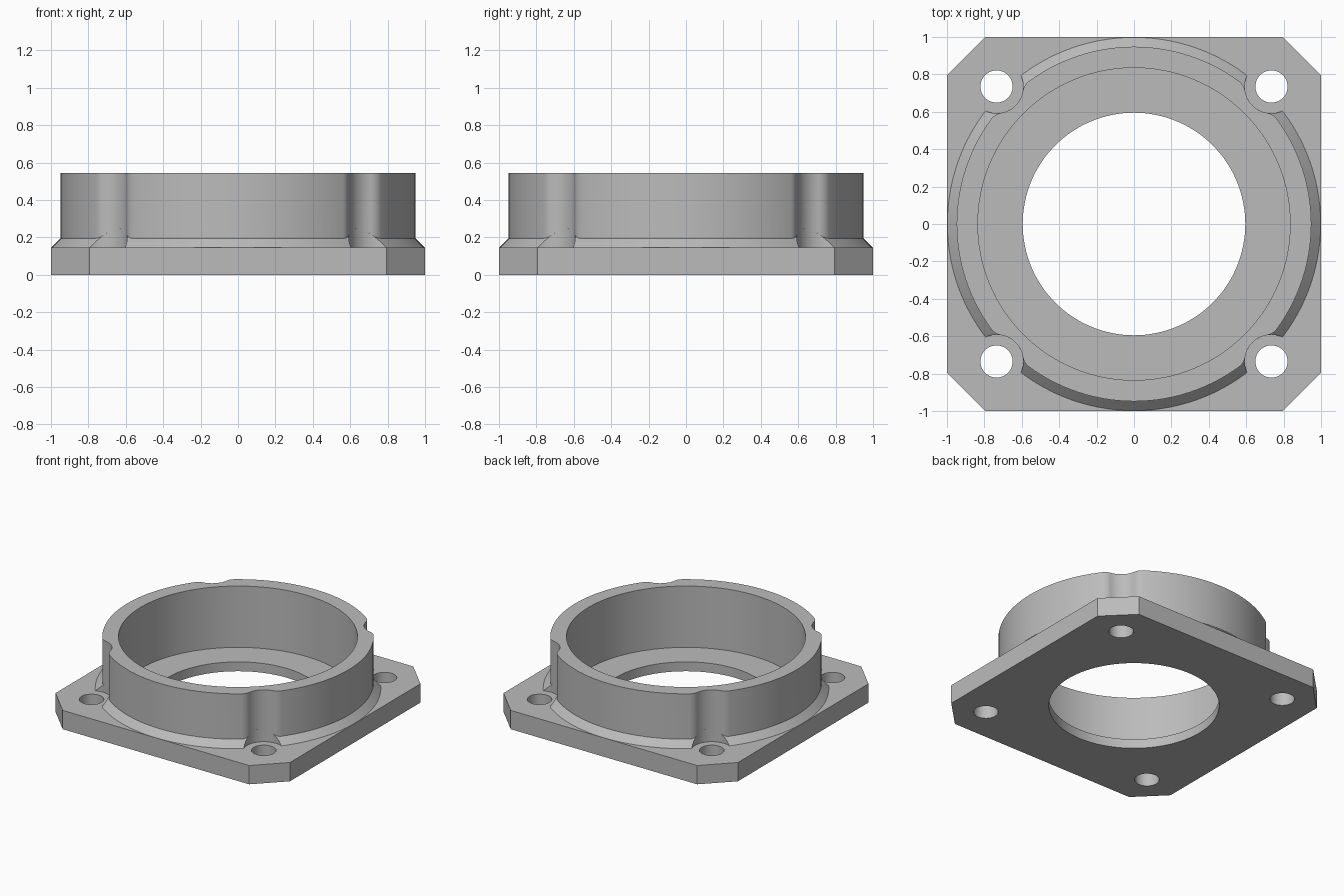
import bpy, bmesh, math
from mathutils import Vector, Matrix

if "Cube" in bpy.data.objects:
    bpy.data.objects.remove(bpy.data.objects["Cube"], do_unlink=True)

PLATE_H, RING_TOP, FLOOR = 0.145, 0.545, 0.072
RING_R, BORE_R, HOLE_R = 0.948, 0.835, 0.595
SCREW, SCREW_R, NOTCH_R, FILLET = 0.735, 0.086, 0.143, 0.08
CORNERS = [(sx * SCREW, sy * SCREW) for sx in (-1, 1) for sy in (-1, 1)]

grey = bpy.data.materials.new("grey metal")
grey.use_nodes = True
grey.diffuse_color = (0.5, 0.5, 0.5, 1)
grey.node_tree.nodes["Principled BSDF"].inputs["Base Color"].default_value = (0.5, 0.5, 0.5, 1)


def loft(name, layers):
    """Solid through stacked (outline, z) layers with equal point counts."""
    bm = bmesh.new()
    rows = [[bm.verts.new((p[0], p[1], z)) for p in pts] for pts, z in layers]
    n = len(rows[0])
    for low, high in zip(rows, rows[1:]):
        for i in range(n):
            j = (i + 1) % n
            bm.faces.new((low[i], low[j], high[j], high[i]))
    bm.faces.new(rows[0][::-1])
    bm.faces.new(rows[-1])
    mesh = bpy.data.meshes.new(name)
    bm.to_mesh(mesh)
    bm.free()
    ob = bpy.data.objects.new(name, mesh)
    bpy.context.collection.objects.link(ob)
    mesh.materials.append(grey)
    return ob


def circle(r, n=128, at=(0, 0)):
    return [(at[0] + r * math.cos(math.tau * i / n), at[1] + r * math.sin(math.tau * i / n))
            for i in range(n)]


def cylinder(name, r, z0, z1, n=128, at=(0, 0)):
    pts = circle(r, n, at)
    return loft(name, [(pts, z0), (pts, z1)])


def combine(target, other, operation):
    """Apply a boolean to target and discard the other solid."""
    mod = target.modifiers.new("bool", 'BOOLEAN')
    mod.operation, mod.solver, mod.object = operation, 'EXACT', other
    bpy.context.view_layer.update()
    evaluated = target.evaluated_get(bpy.context.evaluated_depsgraph_get())
    mesh = bpy.data.meshes.new_from_object(evaluated)
    target.modifiers.clear()
    target.data = mesh
    bpy.data.objects.remove(other, do_unlink=True)


def arc(c, r, a0, a1, n):
    return [c + r * Vector((math.cos(a0 + (a1 - a0) * i / n), math.sin(a0 + (a1 - a0) * i / n)))
            for i in range(n + 1)]


def notched_outline():
    """Ring outline with a rounded screw-clearance notch on each diagonal."""
    d = SCREW * math.sqrt(2)
    near, far = RING_R - FILLET, NOTCH_R + FILLET
    cx = (near ** 2 + d ** 2 - far ** 2) / (2 * d)
    c = Vector((cx, math.sqrt(near ** 2 - cx ** 2)))
    ring_a = math.atan2(c.y, c.x)
    to_notch = math.atan2(-c.y, d - c.x)
    # one notch, half at a time: concave arc, convex fillet
    notch = arc(Vector((d, 0)), NOTCH_R, math.pi, math.pi + to_notch, 8)
    fillet = arc(c, FILLET, to_notch, ring_a, 10)
    half = notch + fillet[1:]
    mirror = [Vector((p.x, -p.y)) for p in reversed(half[1:])]
    rim = arc(Vector((0, 0)), RING_R, ring_a, math.pi / 2 - ring_a, 28)[1:-1]
    quarter = mirror + half + rim
    pts = []
    for k in range(4):
        turn = Matrix.Rotation(math.pi / 4 + k * math.pi / 2, 2)
        pts += [turn @ p for p in quarter]
    return pts


# square plate with clipped corners
c = 0.795
octagon = [(c, -1), (1, -c), (1, c), (c, 1), (-c, 1), (-1, c), (-1, -c), (-c, -1)]
body = loft("flange_body", [(octagon, 0), (octagon, PLATE_H)])

# sloped foot of the ring, cleared around the screws
foot = loft("sloped_foot", [(circle(0.96), PLATE_H - 0.03), (circle(0.998), PLATE_H),
                            (circle(0.888), PLATE_H + 0.11)])
for at in CORNERS:
    combine(foot, cylinder("notch_cutter", NOTCH_R, 0.05, 0.7, 64, at), 'DIFFERENCE')

# upright ring
outline = notched_outline()
ring = loft("ring_wall", [(outline, 0.1), (outline, RING_TOP)])
combine(ring, foot, 'UNION')
combine(body, ring, 'UNION')

# bore, through hole and screw holes
combine(body, cylinder("bore_cutter", BORE_R, FLOOR, 1), 'DIFFERENCE')
combine(body, cylinder("hole_cutter", HOLE_R, -0.5, 0.5), 'DIFFERENCE')
for at in CORNERS:
    combine(body, cylinder("screw_cutter", SCREW_R, -0.5, 1, 48, at), 'DIFFERENCE')

# smooth walls, sharp rims
bpy.ops.object.select_all(action='DESELECT')
body.select_set(True)
bpy.context.view_layer.objects.active = body
bpy.ops.object.shade_smooth_by_angle(angle=math.radians(30))
